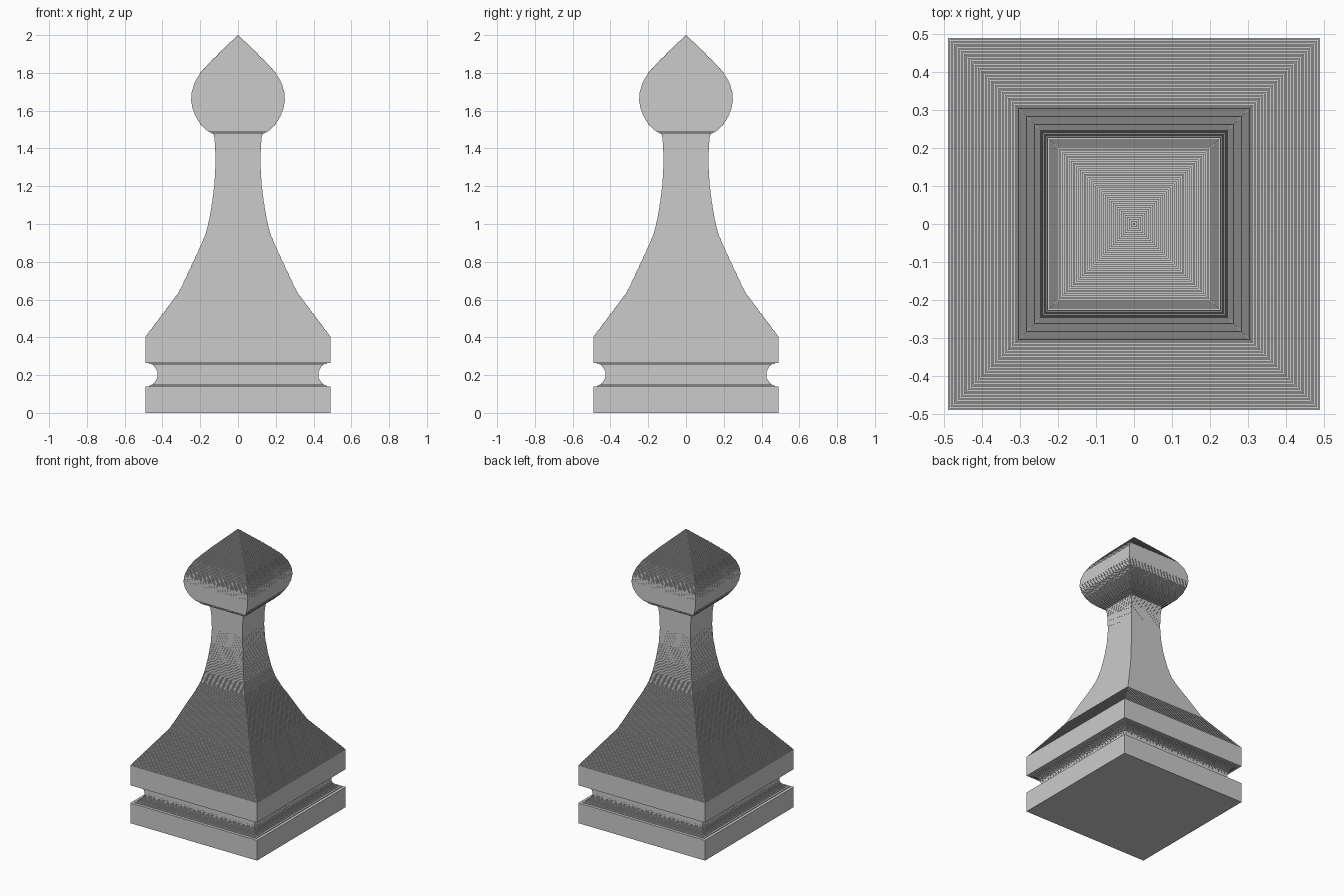
import bpy
import bmesh
import math

if "Cube" in bpy.data.objects:
    bpy.data.objects.remove(bpy.data.objects["Cube"], do_unlink=True)

STEP = 0.005

grey = bpy.data.materials.new("plain grey")
grey.use_nodes = True
colour = (0.6, 0.6, 0.6, 1)
grey.diffuse_color = colour
grey.node_tree.nodes["Principled BSDF"].inputs["Base Color"].default_value = colour


def half_width(profile, z):
    """Interpolate the half width of a (half width, height) profile."""
    for (w0, z0), (w1, z1) in zip(profile, profile[1:]):
        if z <= z1:
            return w0 + (w1 - w0) * (z - z0) / (z1 - z0)
    return profile[-1][0]


def terrace(profile):
    """Turn a sloped profile into fine square terraces."""
    low, high = profile[0][1], profile[-1][1]
    count = max(1, round((high - low) / STEP))
    rings = []
    for i in range(count):
        z0 = low + (high - low) * i / count
        z1 = low + (high - low) * (i + 1) / count
        w = half_width(profile, (z0 + z1) / 2)
        rings += [(w, z0), (w, z1)]
    return rings


def square_tower(name, rings):
    """Skin square rings into a closed, flat-faced solid."""
    bm = bmesh.new()
    loops = []
    for w, z in rings:
        corners = ((-w, -w), (w, -w), (w, w), (-w, w))
        loops.append([bm.verts.new((x, y, z)) for x, y in corners])
    for a, b in zip(loops, loops[1:]):
        for i in range(4):
            j = (i + 1) % 4
            bm.faces.new((a[i], a[j], b[j], b[i]))
    bm.faces.new(loops[0][::-1])
    bm.faces.new(loops[-1])
    mesh = bpy.data.meshes.new(name)
    bm.to_mesh(mesh)
    bm.free()
    mesh.materials.append(grey)
    obj = bpy.data.objects.new(name, mesh)
    bpy.context.collection.objects.link(obj)
    return obj


# Base with a round groove between two square slabs
BASE, RADIUS, GROOVE = 0.49, 0.062, 0.203
groove = []
for i in range(17):
    a = math.pi * i / 16
    groove.append((BASE - 0.003 - RADIUS * math.sin(a), GROOVE - RADIUS * math.cos(a)))
square_tower("base", [(BASE, 0), (BASE, GROOVE - RADIUS)] + terrace(groove)
             + [(BASE, GROOVE + RADIUS), (BASE, 0.405)])

# Sloped shoulder and flared neck
square_tower("neck", terrace([
    (0.488, 0.405), (0.312, 0.64), (0.195, 0.89), (0.171, 0.95), (0.153, 1.02),
    (0.136, 1.12), (0.124, 1.22), (0.119, 1.32), (0.121, 1.41), (0.127, 1.475)]))

# Bulbous head with a pointed tip
square_tower("head", terrace([
    (0.127, 1.475), (0.165, 1.496), (0.197, 1.527), (0.222, 1.565), (0.24, 1.61),
    (0.248, 1.655), (0.245, 1.7), (0.229, 1.75), (0.2, 1.8), (0.157, 1.847),
    (0.115, 1.89)]))
square_tower("tip", terrace([(0.115, 1.89), (0, 2.0)]))
